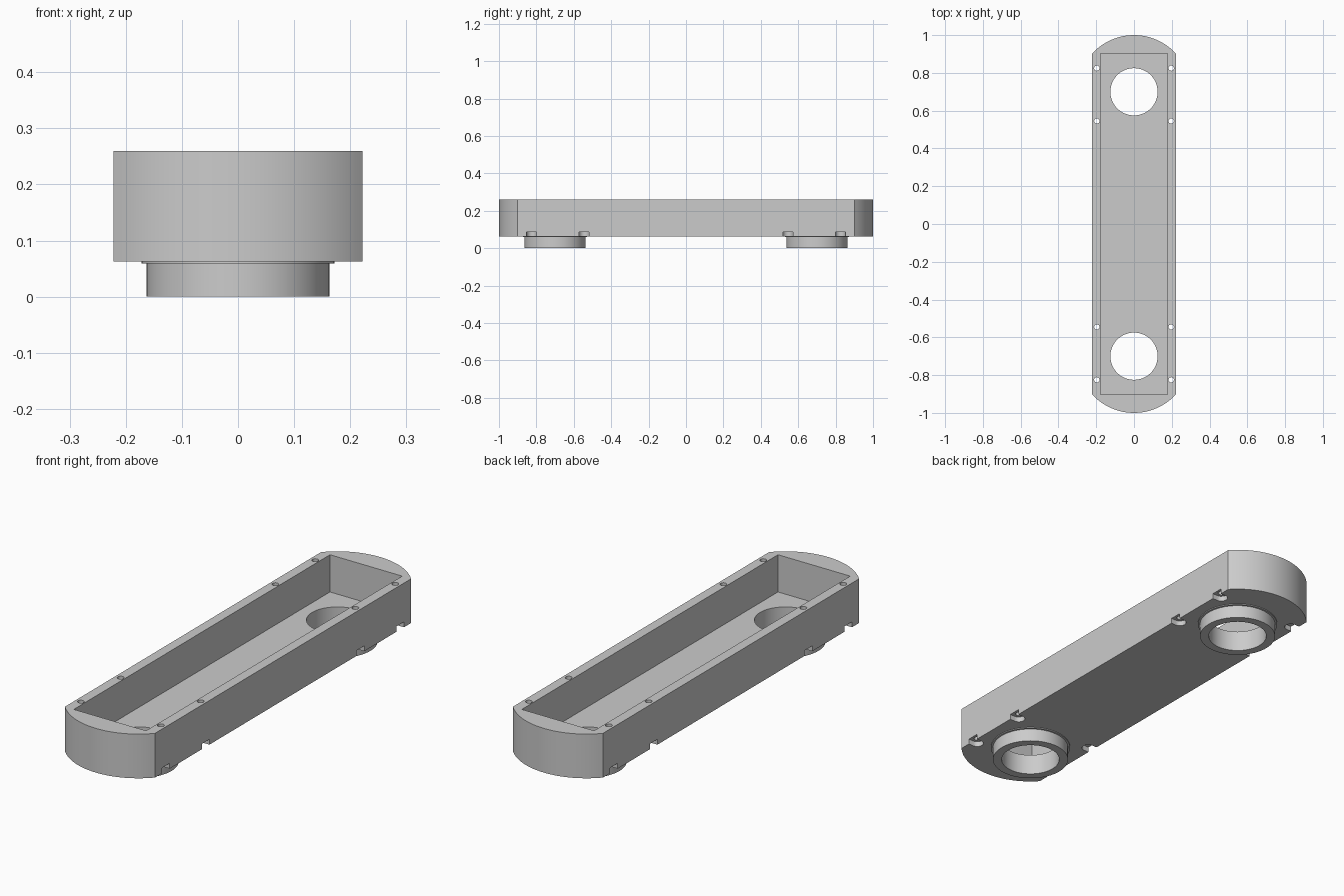
import bpy, bmesh, math
from mathutils import Vector

if "Cube" in bpy.data.objects:
    bpy.data.objects.remove(bpy.data.objects["Cube"], do_unlink=True)

grey = bpy.data.materials.new("light grey")
grey.use_nodes = True
colour = (0.6, 0.6, 0.6, 1)
grey.diffuse_color = colour
grey.node_tree.nodes["Principled BSDF"].inputs["Base Color"].default_value = colour

HALF_W, END_R, END_Y = 0.222, 0.30, 0.70
BASE, FLOOR, TOP = 0.063, 0.094, 0.26
SCREW_X, SCREW_YS = 0.197, (0.545, 0.825)


def prism(name, outline, z0, z1):
    """Extrude a flat outline from z0 up to z1."""
    bm = bmesh.new()
    face = bm.faces.new([bm.verts.new((x, y, z0)) for x, y in outline])
    up = bmesh.ops.extrude_face_region(bm, geom=[face])["geom"]
    bmesh.ops.translate(bm, vec=Vector((0, 0, z1 - z0)),
                        verts=[v for v in up if isinstance(v, bmesh.types.BMVert)])
    bmesh.ops.recalc_face_normals(bm, faces=bm.faces)
    mesh = bpy.data.meshes.new(name)
    bm.to_mesh(mesh)
    bm.free()
    mesh.materials.append(grey)
    obj = bpy.data.objects.new(name, mesh)
    bpy.context.collection.objects.link(obj)
    return obj


def arc(cx, cy, r, start, end, n):
    angles = [start + (end - start) * i / n for i in range(n + 1)]
    return [(cx + r * math.cos(a), cy + r * math.sin(a)) for a in angles]


def circle(cx, cy, r, n):
    return arc(cx, cy, r, 0, math.tau, n)[:-1]


def box(x, y):
    return [(-x, -y), (x, -y), (x, y), (-x, y)]


def combine(target, tool, operation):
    """Apply a boolean and discard the tool."""
    mod = target.modifiers.new("boolean", "BOOLEAN")
    mod.operation, mod.object, mod.solver = operation, tool, "EXACT"
    bpy.context.view_layer.objects.active = target
    bpy.ops.object.modifier_apply(modifier=mod.name)
    bpy.data.objects.remove(tool, do_unlink=True)


# Long tray with an arched wall at each end
half = math.acos(HALF_W / END_R)
outline = (arc(0, END_Y, END_R, half, math.pi - half, 32)
           + arc(0, -END_Y, END_R, math.pi + half, math.tau - half, 32))
tray = prism("tray_body", outline, BASE, TOP)

# Rectangular cavity
combine(tray, prism("cavity", box(0.178, 0.902), FLOOR, TOP + 0.1), "DIFFERENCE")

# Bored collars with a thin shoulder under each end
for end in (-1, 1):
    y = end * END_Y
    for r, z in ((0.172, 0.059), (0.163, 0)):
        combine(tray, prism("collar", circle(0, y, r, 64), z, 0.08), "UNION")
    combine(tray, prism("bore", circle(0, y, 0.125, 64), -0.1, 0.2), "DIFFERENCE")

# Screw holes through the side walls, with nut slots open to the outside
for side in (-1, 1):
    for end in (-1, 1):
        for screw_y in SCREW_YS:
            x, y = side * SCREW_X, end * screw_y
            slot = [(side * px, py) for px, py in
                    arc(SCREW_X, y, 0.027, math.pi / 2, 3 * math.pi / 2, 12)]
            slot += [(side * 0.3, y - 0.027), (side * 0.3, y + 0.027)]
            combine(tray, prism("nut_slot", slot, 0, 0.087), "DIFFERENCE")
            combine(tray, prism("screw_hole", circle(x, y, 0.014, 20), 0, 0.4), "DIFFERENCE")

# Smooth curved walls, crisp edges
bpy.ops.object.select_all(action="DESELECT")
tray.select_set(True)
bpy.context.view_layer.objects.active = tray
bpy.ops.object.shade_smooth_by_angle(angle=math.radians(30))
